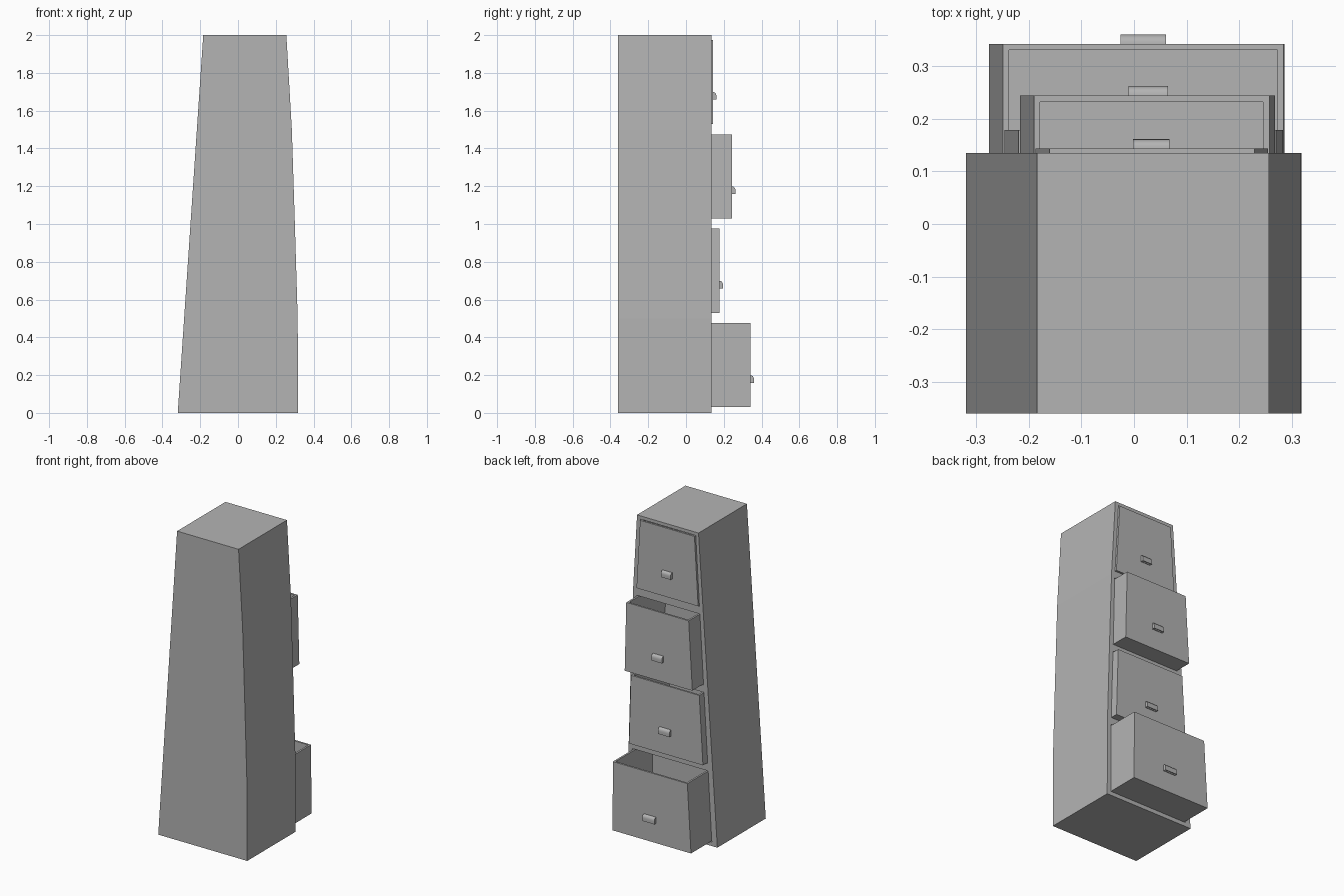
import bpy, bmesh
from math import radians

if "Cube" in bpy.data.objects:
    bpy.data.objects.remove(bpy.data.objects["Cube"])

BACK, FACE = -0.36, 0.135          # cabinet extent in y
RIGHT = [0.318, 0.316, 0.301, 0.285, 0.256]   # bowed side, every 0.5 in z

grey = bpy.data.materials.new("dark_grey")
grey.diffuse_color = (0.455, 0.455, 0.455, 1)
grey.use_nodes = True
grey.node_tree.nodes["Principled BSDF"].inputs["Base Color"].default_value = grey.diffuse_color


def body_right(z):
    i = min(int(z / 0.5), 3)
    f = z / 0.5 - i
    return RIGHT[i] * (1 - f) + RIGHT[i + 1] * f


def drawer_left(z):
    return -0.277 + 0.059 * z


def drawer_right(z):
    return body_right(z) - 0.032 + 0.003 * (z > 1.2)


def loft(bm, a, b):
    """Closed solid between two matching point loops."""
    va, vb = [bm.verts.new(p) for p in a], [bm.verts.new(p) for p in b]
    n = len(a)
    bm.faces.new(va)
    bm.faces.new(vb[::-1])
    for i in range(n):
        bm.faces.new((va[i], vb[i], vb[(i + 1) % n], va[(i + 1) % n]))
    bmesh.ops.recalc_face_normals(bm, faces=bm.faces)
    bm.normal_update()


def prism_y(bm, outline, y0, y1):
    loft(bm, [(x, y0, z) for x, z in outline], [(x, y1, z) for x, z in outline])


def hollow(bm, sign, thickness, depth):
    """Recess the top (sign 1) or bottom (sign -1) face."""
    face = max(bm.faces, key=lambda f: f.normal.z * sign)
    bmesh.ops.inset_region(bm, faces=[face], thickness=thickness, use_even_offset=True)
    new = bmesh.ops.extrude_discrete_faces(bm, faces=[face])["faces"][0]
    for v in new.verts:
        v.co.z -= sign * depth
    return new.verts


def finish(bm, name):
    bmesh.ops.recalc_face_normals(bm, faces=bm.faces)
    mesh = bpy.data.meshes.new(name)
    bm.to_mesh(mesh)
    bm.free()
    mesh.materials.append(grey)
    ob = bpy.data.objects.new(name, mesh)
    bpy.context.collection.objects.link(ob)
    return ob


# Leaning cabinet body
bm = bmesh.new()
prism_y(bm, [(-0.319, 0)] + [(x, 0.5 * i) for i, x in enumerate(RIGHT)] + [(-0.184, 2)], BACK, FACE)
body = finish(bm, "cabinet_body")

cut = bmesh.new()
GAP, WALL, LENGTH = 0.004, 0.012, 0.40
names = ["bottom", "lower", "upper", "top"]
handles = []
for i, front in enumerate([0.342, 0.178, 0.244, 0.143]):
    z0, z1 = 0.5 * i + 0.03, 0.5 * i + 0.475
    l0, l1, r0, r1 = drawer_left(z0), drawer_left(z1), drawer_right(z0), drawer_right(z1)

    # Drawer opening
    prism_y(cut, [(l0 - GAP, z0 - GAP), (r0 + GAP, z0 - GAP), (r1 + GAP, z1 + GAP), (l1 - GAP, z1 + GAP)],
            -0.28, FACE + 0.1)

    # Open-topped drawer with slanted sides
    bm = bmesh.new()
    prism_y(bm, [(l0, z0), (r0, z0), (r1, z1), (l1, z1)], front - LENGTH, front)
    for v in hollow(bm, 1, WALL, z1 - z0 - WALL):
        v.co.x += (l0 - l1) if v.co.x < 0 else (r0 - r1)
    finish(bm, names[i] + "_drawer")

    # Rounded cup handle, hollow underneath
    x0, x1, zh = -0.026 + 0.008 * i, 0.061 + 0.002 * i, 0.5 * i + 0.178
    prof = [(0, 0.02), (0.006, 0.0195), (0.011, 0.017), (0.015, 0.012), (0.0175, 0.005),
            (0.018, -0.003), (0.018, -0.02), (0, -0.02)]
    bm = bmesh.new()
    loft(bm, [(x0, front + y, zh + z) for y, z in prof], [(x1, front + y, zh + z) for y, z in prof])
    hollow(bm, -1, 0.004, 0.022)
    handles.append(finish(bm, names[i] + "_handle"))

# Smooth the handle curve
bpy.ops.object.select_all(action="DESELECT")
for h in handles:
    h.select_set(True)
bpy.context.view_layer.objects.active = handles[0]
bpy.ops.object.shade_smooth_by_angle(angle=radians(35))

cutter = finish(cut, "opening_cutter")
cutter.hide_render = True
cutter.hide_viewport = True
mod = body.modifiers.new("openings", "BOOLEAN")
mod.object = cutter
mod.operation = "DIFFERENCE"
mod.solver = "EXACT"
